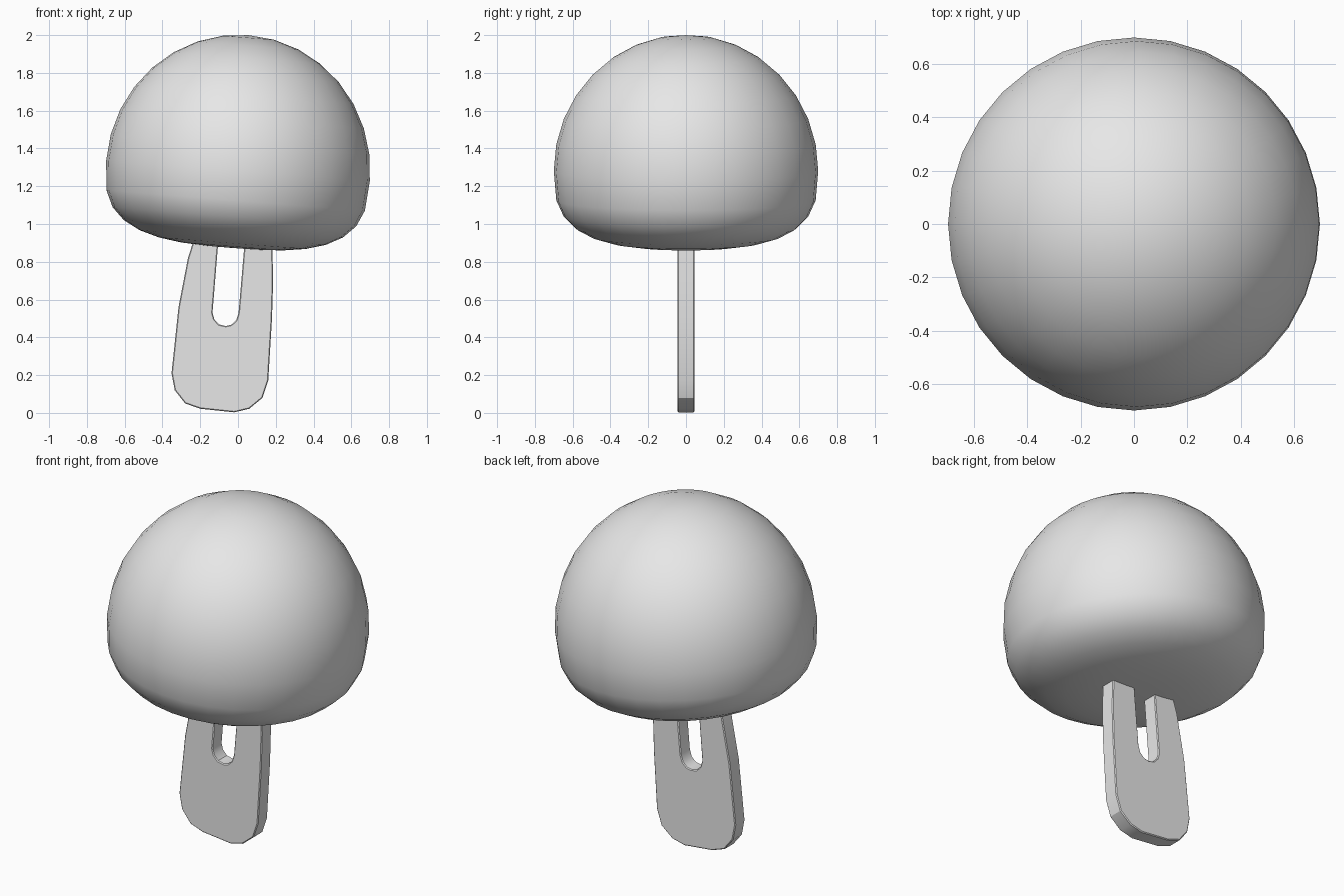
import bpy, bmesh, math
from mathutils import Matrix

cube = bpy.data.objects.get("Cube")
if cube:
    bpy.data.objects.remove(cube, do_unlink=True)

# Single grey material
grey = bpy.data.materials.new("plain grey")
grey.use_nodes = True
colour = (0.8, 0.8, 0.8, 1)
grey.diffuse_color = colour
grey.node_tree.nodes["Principled BSDF"].inputs["Base Color"].default_value = colour


def finish(name, bm):
    """Turn a bmesh into a named, shaded object."""
    bmesh.ops.recalc_face_normals(bm, faces=bm.faces)
    mesh = bpy.data.meshes.new(name)
    bm.to_mesh(mesh)
    bm.free()
    mesh.materials.append(grey)
    obj = bpy.data.objects.new(name, mesh)
    bpy.context.collection.objects.link(obj)
    bpy.ops.object.select_all(action="DESELECT")
    obj.select_set(True)
    bpy.context.view_layer.objects.active = obj
    bpy.ops.object.shade_smooth_by_angle(angle=math.radians(30))
    return obj


# Mushroom cap: round dome above, squashed superellipse below, slightly tilted
RADIUS, DOME, BELLY, TILT = 0.7, 0.72, 0.41, math.radians(4.5)
bm = bmesh.new()
bmesh.ops.create_uvsphere(bm, u_segments=32, v_segments=16, radius=RADIUS)
for v in bm.verts:
    if v.co.z > 0.001:
        v.co.z *= DOME / RADIUS
    elif v.co.z < -0.001:
        r = min(math.hypot(v.co.x, v.co.y) / RADIUS, 1)
        v.co.z = -BELLY * (1 - r ** 3) ** (1 / 3)
tilt = Matrix.Translation((0, 0, 1.282)) @ Matrix.Rotation(TILT, 4, "Y")
bmesh.ops.transform(bm, matrix=tilt, verts=bm.verts)
finish("mushroom_cap", bm)

# Flat stem: rounded foot with two prongs running up into the cap
outer = [(-0.22, 0.96), (-0.265, 0.82), (-0.315, 0.56), (-0.352, 0.21),
         (-0.335, 0.12), (-0.28, 0.05), (-0.2, 0.022), (-0.02, 0.003),
         (0.06, 0.022), (0.13, 0.08), (0.16, 0.17), (0.18, 0.5),
         (0.186, 0.7), (0.18, 0.96)]
slot = [(0.04, 0.96), (0.003, 0.53), (-0.01, 0.49), (-0.035, 0.467),
        (-0.065, 0.46), (-0.1, 0.468), (-0.125, 0.495), (-0.135, 0.53),
        (-0.1, 0.96)]
THICK = 0.09
bm = bmesh.new()
face = bm.faces.new([bm.verts.new((x, -THICK / 2, z)) for x, z in outer + slot])
side = bmesh.ops.extrude_face_region(bm, geom=[face])
moved = [g for g in side["geom"] if isinstance(g, bmesh.types.BMVert)]
bmesh.ops.translate(bm, vec=(0, THICK, 0), verts=moved)
stem = finish("forked_stem", bm)
bevel = stem.modifiers.new("edge_bevel", "BEVEL")
bevel.width = 0.005
bevel.segments = 1
bevel.limit_method = "ANGLE"
bevel.angle_limit = math.radians(60)
